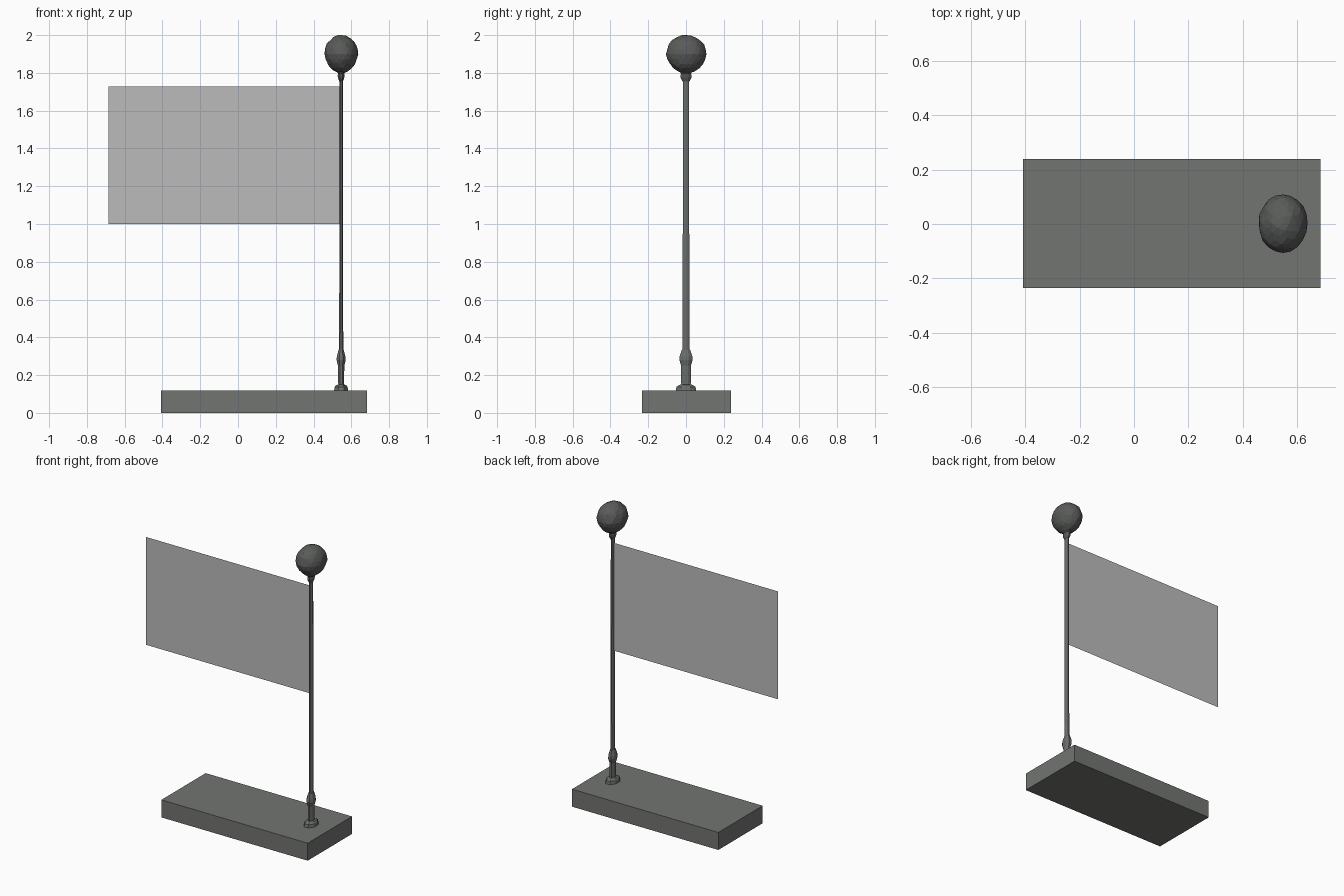
import bpy, bmesh, math, random
from mathutils import Vector

if "Cube" in bpy.data.objects:
    bpy.data.objects.remove(bpy.data.objects["Cube"])

random.seed(4)
POLE_X = 0.546


def material(name, rgb):
    m = bpy.data.materials.new(name)
    m.diffuse_color = (*rgb, 1)
    m.use_nodes = True
    m.node_tree.nodes["Principled BSDF"].inputs["Base Color"].default_value = m.diffuse_color
    return m


stone = material("stone grey", (0.17, 0.178, 0.165))
iron = material("iron grey", (0.15, 0.157, 0.147))
dark_iron = material("dark iron", (0.10, 0.105, 0.10))
cloth = material("cloth grey", (0.50, 0.50, 0.50))


def finish(bm, name, mat):
    bmesh.ops.recalc_face_normals(bm, faces=bm.faces)
    me = bpy.data.meshes.new(name)
    bm.to_mesh(me)
    bm.free()
    me.materials.append(mat)
    ob = bpy.data.objects.new(name, me)
    bpy.context.collection.objects.link(ob)
    return ob


def oval_lathe(name, profile, mat, sides=8):
    """Stack oval rings given as (half width x, half width y, z) and cap both ends."""
    bm = bmesh.new()
    rings = []
    for rx, ry, z in profile:
        ring = []
        for i in range(sides):
            a = 2 * math.pi * (i + 0.5) / sides
            k = 1 / math.cos(math.pi / sides)
            ring.append(bm.verts.new((POLE_X + rx * k * math.cos(a),
                                      ry * k * math.sin(a), z)))
        rings.append(ring)
    for lo, hi in zip(rings, rings[1:]):
        for i in range(sides):
            j = (i + 1) % sides
            bm.faces.new((lo[i], lo[j], hi[j], hi[i]))
    bm.faces.new(rings[0])
    bm.faces.new(rings[-1])
    return finish(bm, name, mat)


# Base slab
bm = bmesh.new()
bmesh.ops.create_cube(bm, size=1)
for v in bm.verts:
    v.co = Vector((v.co.x * 1.092 + 0.138, v.co.y * 0.472 + 0.002, v.co.z * 0.118 + 0.059))
finish(bm, "base_slab", stone)

# Foot flange and lower sleeve with its knob
oval_lathe("pole_foot", [(0.038, 0.055, 0.115), (0.034, 0.050, 0.138),
                         (0.026, 0.036, 0.148), (0.014, 0.025, 0.150)], iron)
oval_lathe("pole_sleeve", [(0.015, 0.025, 0.14), (0.017, 0.026, 0.25),
                           (0.024, 0.035, 0.28), (0.023, 0.034, 0.298),
                           (0.013, 0.022, 0.335)], iron)

# Slender pole and flared collar under the ball
oval_lathe("pole", [(0.012, 0.018, 0.32), (0.010, 0.0175, 0.60), (0.009, 0.0165, 1.78)], iron)
oval_lathe("collar", [(0.010, 0.018, 1.755), (0.016, 0.028, 1.772),
                      (0.019, 0.030, 1.786), (0.016, 0.026, 1.795),
                      (0.026, 0.036, 1.812)], dark_iron)

# Roughly hammered ball finial, drawn in towards the collar
bm = bmesh.new()
bmesh.ops.create_icosphere(bm, subdivisions=3, radius=1)
for v in bm.verts:
    n = v.co.normalized()
    r = random.uniform(0.965, 1.01)
    taper = 1 - 0.12 * max(0, -n.z)
    v.co = Vector((n.x * 0.091 * r * taper, n.y * 0.109 * r * taper, n.z * 0.103 * r))
top = max(v.co.z for v in bm.verts)
for v in bm.verts:
    v.co += Vector((POLE_X + 0.001, 0.002, 2.0 - top))
finish(bm, "ball_finial", dark_iron)

# Flat flag sheet
bm = bmesh.new()
bm.faces.new([bm.verts.new((x, 0, z)) for x, z in
              ((-0.685, 1.0), (0.54, 1.0), (0.54, 1.727), (-0.685, 1.727))])
finish(bm, "flag", cloth)
